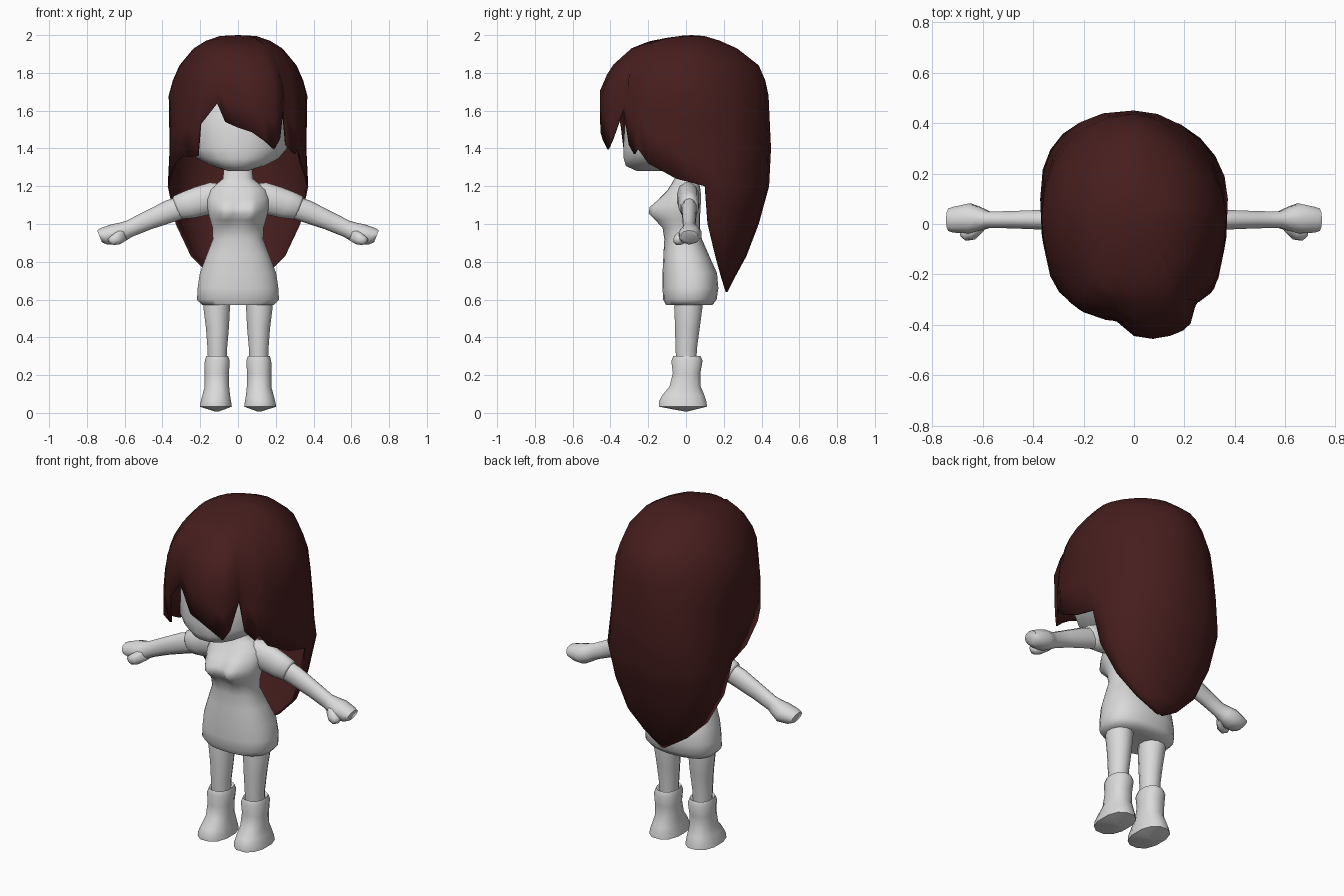
import bpy, bmesh, math
from mathutils import Vector


def material(name, rgb):
    m = bpy.data.materials.new(name)
    m.diffuse_color = (*rgb, 1)
    return m


GREY = material("pale_grey", (0.7, 0.7, 0.7))
RED = material("dark_red_brown", (0.062, 0.0125, 0.0125))


def spow(v, p):
    return math.copysign(abs(v) ** p, v)


def finish(name, bm, mat, angle=50):
    bmesh.ops.remove_doubles(bm, verts=bm.verts, dist=0.0005)
    bmesh.ops.recalc_face_normals(bm, faces=bm.faces)
    me = bpy.data.meshes.new(name)
    bm.to_mesh(me)
    bm.free()
    me.materials.append(mat)
    ob = bpy.data.objects.new(name, me)
    bpy.context.collection.objects.link(ob)
    bpy.ops.object.select_all(action='DESELECT')
    ob.select_set(True)
    bpy.context.view_layer.objects.active = ob
    bpy.ops.object.shade_smooth_by_angle(angle=math.radians(angle))
    return ob


def loft(name, rings, n=16, p=1.0, mat=GREY, angle=60):
    """Skin closed rings given as (centre, u axis, v axis)."""
    bm = bmesh.new()
    rows = []
    for c, u, v in rings:
        row = []
        for i in range(n):
            a = 2 * math.pi * (i + 0.5) / n
            row.append(bm.verts.new(Vector(c) + Vector(u) * spow(math.cos(a), p)
                                    + Vector(v) * spow(math.sin(a), p)))
        rows.append(row)
    for r, s in zip(rows, rows[1:]):
        for i in range(n):
            j = (i + 1) % n
            bm.faces.new((r[i], r[j], s[j], s[i]))
    bm.faces.new(rows[0][::-1])
    bm.faces.new(rows[-1])
    return finish(name, bm, mat, angle)


def level(z, x0, x1, y0, y1):
    """Horizontal ring from its extents."""
    return (((x0 + x1) / 2, (y0 + y1) / 2, z),
            ((x1 - x0) / 2, 0, 0), (0, (y1 - y0) / 2, 0))


# Head
loft("head", [level(z, -w, w, f, b) for z, w, f, b in (
    (1.28, .05, -.26, -.1), (1.307, .14, -.32, .03), (1.345, .215, -.332, .12),
    (1.4, .262, -.335, .18), (1.55, .27, -.325, .25), (1.7, .25, -.28, .26),
    (1.85, .16, -.15, .18))], n=20, p=.9)

# Dress with neck
body = loft("dress_and_neck", [level(z, -w, w, f, b) for z, w, f, b in (
    (.575, .1, -.06, .08), (.57, .19, -.105, .14), (.6, .218, -.122, .163),
    (.66, .215, -.125, .172), (.74, .203, -.125, .165), (.84, .165, -.12, .12),
    (.92, .134, -.115, .085), (.98, .136, -.118, .075), (1.02, .148, -.125, .075),
    (1.055, .158, -.13, .076), (1.09, .163, -.127, .078), (1.13, .165, -.117, .08),
    (1.18, .15, -.095, .078), (1.215, .11, -.075, .07), (1.24, .08, -.062, .06),
    (1.34, .072, -.06, .055))], n=28, p=.85)

# Bust: soft bulge of the dress front
for v in body.data.vertices:
    if v.co.y < -.02:
        d = ((abs(v.co.x) - .065) / .06) ** 2 + ((v.co.z - 1.07) / .065) ** 2
        v.co.y -= .077 * math.exp(-d)


def arm_ring(s, x, y, z, ry, rz, tilt=.38):
    return ((s * x, y, z), (0, ry, 0),
            (s * rz * math.sin(tilt), 0, rz * math.cos(tilt)))


for s, side in ((-1, "left"), (1, "right")):
    # Sleeve, forearm and hand
    loft(side + "_sleeve", [arm_ring(s, *r) for r in (
        (.04, .005, 1.16, .045, .055), (.12, .01, 1.145, .06, .083),
        (.2, .014, 1.12, .058, .083), (.26, .015, 1.102, .056, .078),
        (.315, .017, 1.088, .05, .068), (.325, .017, 1.084, .042, .058))], n=12)
    loft(side + "_arm", [arm_ring(s, *r) for r in (
        (.26, .017, 1.1, .043, .06), (.36, .017, 1.068, .041, .06),
        (.48, .017, 1.018, .036, .05), (.575, .017, .975, .034, .045),
        (.61, .02, .96, .048, .05), (.65, .022, .945, .062, .057),
        (.71, .017, .935, .054, .047), (.733, .017, .935, .047, .034))], n=10)
    loft(side + "_thumb", [arm_ring(s, *r) for r in (
        (.6, .0, .945, .03, .035), (.635, -.028, .925, .036, .036),
        (.665, -.042, .912, .026, .028), (.685, -.038, .908, .012, .014))], n=8)

    # Leg
    def mirrored(rows):
        return [level(z, s * a, s * b, f, k) for z, a, b, f, k in rows]

    loft(side + "_leg", mirrored((
        (.24, .06, .16, -.05, .055), (.34, .056, .163, -.058, .06),
        (.45, .046, .172, -.06, .075), (.56, .04, .186, -.065, .09),
        (.64, .04, .18, -.06, .09))), n=12)

    # Boot with a pointed sole
    loft(side + "_boot", mirrored((
        (.008, .1, .125, -.01, .01), (.033, .03, .205, -.148, .115),
        (.06, .034, .2, -.148, .112), (.095, .04, .19, -.128, .1),
        (.14, .045, .178, -.09, .08), (.21, .046, .178, -.072, .078),
        (.275, .042, .178, -.08, .09), (.3, .05, .17, -.07, .08),
        (.285, .065, .155, -.05, .055))), n=12, p=.85)

# Hair sections: height, half width, front, back, middle depth
SECTIONS = (
    (2.0, 0, .03, .03, .03), (1.995, .1, -.05, .1, .03), (1.97, .17, -.19, .18, .03),
    (1.93, .235, -.285, .27, .03), (1.84, .31, -.36, .385, .03),
    (1.76, .345, -.385, .42, .03), (1.68, .367, -.39, .437, .03),
    (1.4, .362, -.385, .45, .04), (1.2, .372, -.34, .44, .1),
    (1.0, .33, 0, .385, .115), (.83, .25, 0, .32, .155),
    (.72, .14, 0, .26, .185), (.64, .015, .2, .22, .21))

# Front hairline: angle from front, lower edge height, forward bulge
HAIRLINE = [
    (-90, 1.2, 0), (-80, 1.24, 0), (-62, 1.32, 0), (-49, 1.36, 0), (-40, 1.355, 0),
    (-31, 1.36, 0), (-28, 1.53, 0), (-13, 1.64, 0), (-7, 1.54, .0), (0, 1.51, .055),
    (8, 1.485, .07), (18, 1.44, .07), (27, 1.395, .07), (33, 1.45, .06),
    (36.5, 1.61, .01), (40, 1.42, 0),
    (49, 1.37, 0), (55, 1.4, 0), (62, 1.32, 0), (80, 1.24, 0)]
COLUMNS = HAIRLINE + [(a, 1.2, 0) for a in range(90, 271, 15)]


def hair_point(deg, z, bulge=0):
    for hi, lo in zip(SECTIONS, SECTIONS[1:]):
        if z >= lo[0] - 1e-6:
            t = (hi[0] - z) / (hi[0] - lo[0])
            w, f, b, yc = (h + (l - h) * t for h, l in zip(hi[1:], lo[1:]))
            break
    # Squarer corners except at the back right, rounder towards the crown
    p = .65 if 45 < deg < 90 else 1 if 90 < deg < 180 else .7 if deg < -45 else .8
    if abs(deg) > 45:
        p += .22 * min(1, max(0, (z - 1.45) / .3))
    a = math.radians(deg)
    c = spow(math.cos(a), p)
    y = yc - c * ((yc - f) if c > 0 else (b - yc))
    y -= bulge * min(1, max(0, (1.95 - z) / .24))
    return Vector((w * spow(math.sin(a), p), y, z))


def skin(bm, grid):
    rows = [[bm.verts.new(p) for p in col] for col in grid]
    for r, s in zip(rows, rows[1:]):
        for i in range(len(r) - 1):
            bm.faces.new((r[i], r[i + 1], s[i + 1], s[i]))


# Hair cap with fringe, and tapering curtain down the back
bm = bmesh.new()
STEPS = (0, .006, .037, .088, .14, .2, .3, .4, .57, .75, 1)
skin(bm, [[hair_point(a, 2 - (2 - zb) * t, k) for t in STEPS] for a, zb, k in COLUMNS])
skin(bm, [[hair_point(a, z) for z in (1.2, 1.1, 1.0, .92, .83, .72, .64)]
          for a in range(90, 271, 15)])
hair = finish("hair", bm, RED, angle=60)
mod = hair.modifiers.new("thickness", 'SOLIDIFY')
mod.thickness = .01
mod.offset = -1
